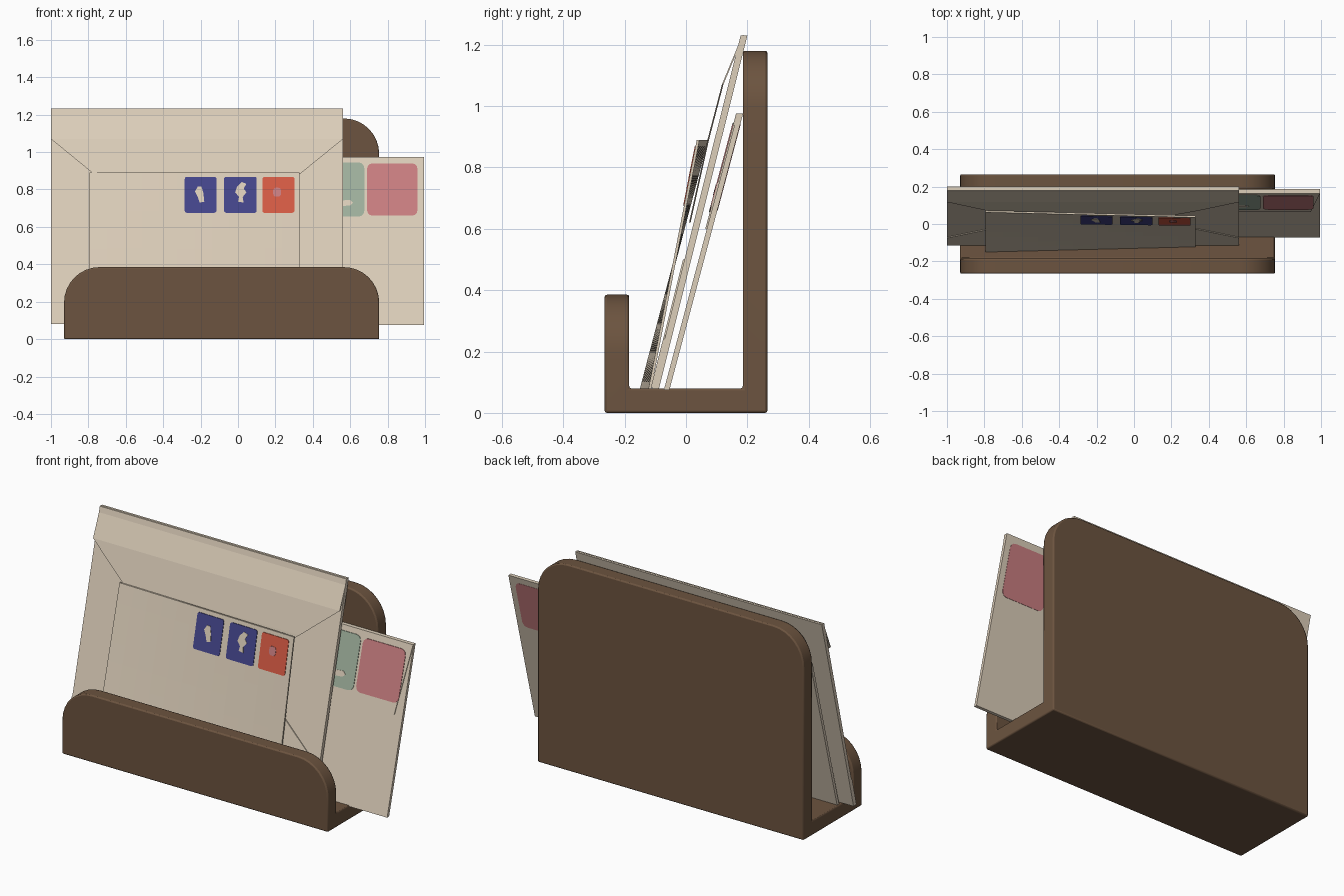
import bpy, bmesh, math

if "Cube" in bpy.data.objects:
    bpy.data.objects.remove(bpy.data.objects["Cube"])


def material(name, rgb):
    m = bpy.data.materials.new(name)
    m.diffuse_color = (*rgb, 1.0)
    m.use_nodes = True
    m.node_tree.nodes["Principled BSDF"].inputs["Base Color"].default_value = m.diffuse_color
    return m


BROWN = material("brown_wood", (0.15, 0.088, 0.05))
CREAM = material("cream_paper", (0.72, 0.62, 0.49))
BLUE = material("blue_ink", (0.058, 0.06, 0.26))
RED = material("red_ink", (0.68, 0.105, 0.058))
PINK = material("pink_ink", (0.59, 0.21, 0.22))
GREEN = material("green_ink", (0.35, 0.44, 0.34))


def finish(name, bm, mat, smooth=False):
    bmesh.ops.recalc_face_normals(bm, faces=bm.faces)
    mesh = bpy.data.meshes.new(name)
    bm.to_mesh(mesh)
    bm.free()
    mesh.materials.append(mat)
    ob = bpy.data.objects.new(name, mesh)
    bpy.context.collection.objects.link(ob)
    if smooth:
        bpy.context.view_layer.objects.active = ob
        ob.select_set(True)
        bpy.ops.object.shade_smooth_by_angle(angle=math.radians(35))
        ob.select_set(False)
    return ob


def thicken(bm, depth):
    """Extrude the whole surface backwards by depth."""
    res = bmesh.ops.extrude_face_region(bm, geom=bm.faces[:], use_keep_orig=True)
    for v in res["geom"]:
        if isinstance(v, bmesh.types.BMVert):
            v.co.y += depth


def sheet(name, mat, rows, y_of, depth, cols=1):
    """Paper made of rows (z, left, right) laid on the surface y_of(x, z)."""
    bm = bmesh.new()
    grid = []
    for z, left, right in rows:
        xs = [left + (right - left) * i / cols for i in range(cols + 1)]
        grid.append([bm.verts.new((x, y_of(x, z), z)) for x in xs])
    for a, b in zip(grid, grid[1:]):
        for i in range(cols):
            bm.faces.new((a[i], a[i + 1], b[i + 1], b[i]))
    thicken(bm, depth)
    return finish(name, bm, mat)


def decal(name, mat, points, y_of, lift):
    """Thin printed plate with an outline in x, z."""
    bm = bmesh.new()
    bm.faces.new([bm.verts.new((x, y_of(x, z) - lift, z)) for x, z in points])
    thicken(bm, 0.003)
    return finish(name, bm, mat)


def rounded(x0, x1, z0, z1, r=0.02):
    pts = []
    for cx, cz, start in ((x1 - r, z1 - r, 0), (x0 + r, z1 - r, 90),
                          (x0 + r, z0 + r, 180), (x1 - r, z0 + r, 270)):
        for k in range(4):
            a = math.radians(start + 30 * k)
            pts.append((cx + r * math.cos(a), cz + r * math.sin(a)))
    return pts


def line(z0, y0, z1, y1):
    return lambda x, z: y0 + (y1 - y0) * (z - z0) / (z1 - z0)


# Holder: U profile pulled along x, with rounded upper corners
profile = [(-0.265, 0), (0.265, 0), (0.265, 1.18), (0.185, 1.18),
           (0.185, 0.08), (-0.185, 0.08), (-0.185, 0.385), (-0.265, 0.385)]
bm = bmesh.new()
face = bm.faces.new([bm.verts.new((-0.93, y, z)) for y, z in profile])
ext = bmesh.ops.extrude_face_region(bm, geom=[face], use_keep_orig=True)
for v in ext["geom"]:
    if isinstance(v, bmesh.types.BMVert):
        v.co.x = 0.755
corners = [e for e in bm.edges
           if all(v.co.z > 0.3 for v in e.verts)
           and abs(e.verts[0].co.y - e.verts[1].co.y) > 0.05]
bmesh.ops.recalc_face_normals(bm, faces=bm.faces)
bmesh.ops.bevel(bm, geom=corners, offset=0.19, segments=8, profile=0.5,
                affect='EDGES', clamp_overlap=False)
holder = finish("letter_holder", bm, BROWN, smooth=True)
bev = holder.modifiers.new("soft_edges", 'BEVEL')
bev.width = 0.007
bev.segments = 2
bev.limit_method = 'ANGLE'
bev.angle_limit = math.radians(60)

# Long envelope at the back, with its flap and stamps on both sides
back_y = line(0.075, -0.072, 0.975, 0.168)
sheet("long_envelope", CREAM, [(0.075, -0.92, 0.995), (0.975, -0.92, 0.995)], back_y, 0.018)
sheet("long_envelope_flap", CREAM, [(0.60, -0.865, 0.945), (0.975, -0.915, 0.995)],
      lambda x, z: back_y(x, z) - 0.005, 0.005)
decal("pink_stamp", PINK, rounded(0.69, 0.96, 0.66, 0.94, 0.03), back_y, 0.008)
decal("green_stamp", GREEN, rounded(0.40, 0.675, 0.655, 0.945, 0.03), back_y, 0.008)
decal("green_stamp_mark", CREAM,
      [(0.54, 0.71), (0.60, 0.715), (0.615, 0.73), (0.60, 0.745), (0.54, 0.74)], back_y, 0.0095)
decal("pink_stamp_reverse", PINK, rounded(0.69, 0.96, 0.66, 0.94, 0.03), back_y, -0.0165)

# Large envelope: body, folded-up bottom flap and loose top flap
body_y = line(0.08, -0.110, 1.23, 0.178)
sheet("large_envelope", CREAM, [(0.08, -1, 0.562), (1.23, -1, 0.562)], body_y, 0.022)
sheet("large_envelope_bottom_flap", CREAM,
      [(0.083, -1, 0.562), (0.24, -1, 0.562), (0.42, -0.78, 0.34), (0.50, -0.68, 0.24)],
      lambda x, z: body_y(x, z) - 0.005, 0.005)

fold = [(0.62, 0.010), (0.89, 0.070), (1.07, 0.117), (1.232, 0.184)]


def flap_y(x, z):
    for (z0, y0), (z1, y1) in zip(fold, fold[1:]):
        if z <= z1:
            break
    return line(z0, y0, z1, y1)(x, z)


sheet("large_envelope_top_flap", CREAM,
      [(0.62, -0.44, 0.0), (0.89, -0.78, 0.34), (1.07, -1, 0.562), (1.232, -1, 0.562)],
      flap_y, 0.005)


# Small letter in front, slightly twisted
def letter_y(x, z):
    u, t = (x + 0.795) / 1.125, (z - 0.08) / 0.81
    left = -0.150 + 0.213 * t
    right = -0.122 + 0.157 * t
    return left + (right - left) * u


sheet("small_letter", CREAM, [(0.08 + 0.81 * i / 8, -0.795, 0.33) for i in range(9)],
      letter_y, 0.009, cols=12)

# Stamps on the small letter
for name, mat, x0, x1 in (("blue_stamp_left", BLUE, -0.285, -0.115),
                          ("blue_stamp_right", BLUE, -0.075, 0.10),
                          ("red_stamp", RED, 0.13, 0.302)):
    decal(name, mat, rounded(x0, x1, 0.675, 0.868, 0.012), letter_y, 0.003)
decal("left_stamp_mark", CREAM,
      [(-0.205, 0.73), (-0.18, 0.735), (-0.185, 0.78), (-0.195, 0.815),
       (-0.215, 0.815), (-0.23, 0.79), (-0.215, 0.76)], letter_y, 0.0045)
decal("right_stamp_mark", CREAM,
      [(0.0, 0.735), (0.03, 0.73), (0.025, 0.76), (0.045, 0.785), (0.03, 0.805),
       (0.045, 0.83), (0.02, 0.84), (-0.005, 0.815), (-0.015, 0.785), (0.005, 0.76)],
      letter_y, 0.0045)
decal("red_stamp_mark", PINK, rounded(0.188, 0.23, 0.762, 0.81, 0.015), letter_y, 0.0045)
